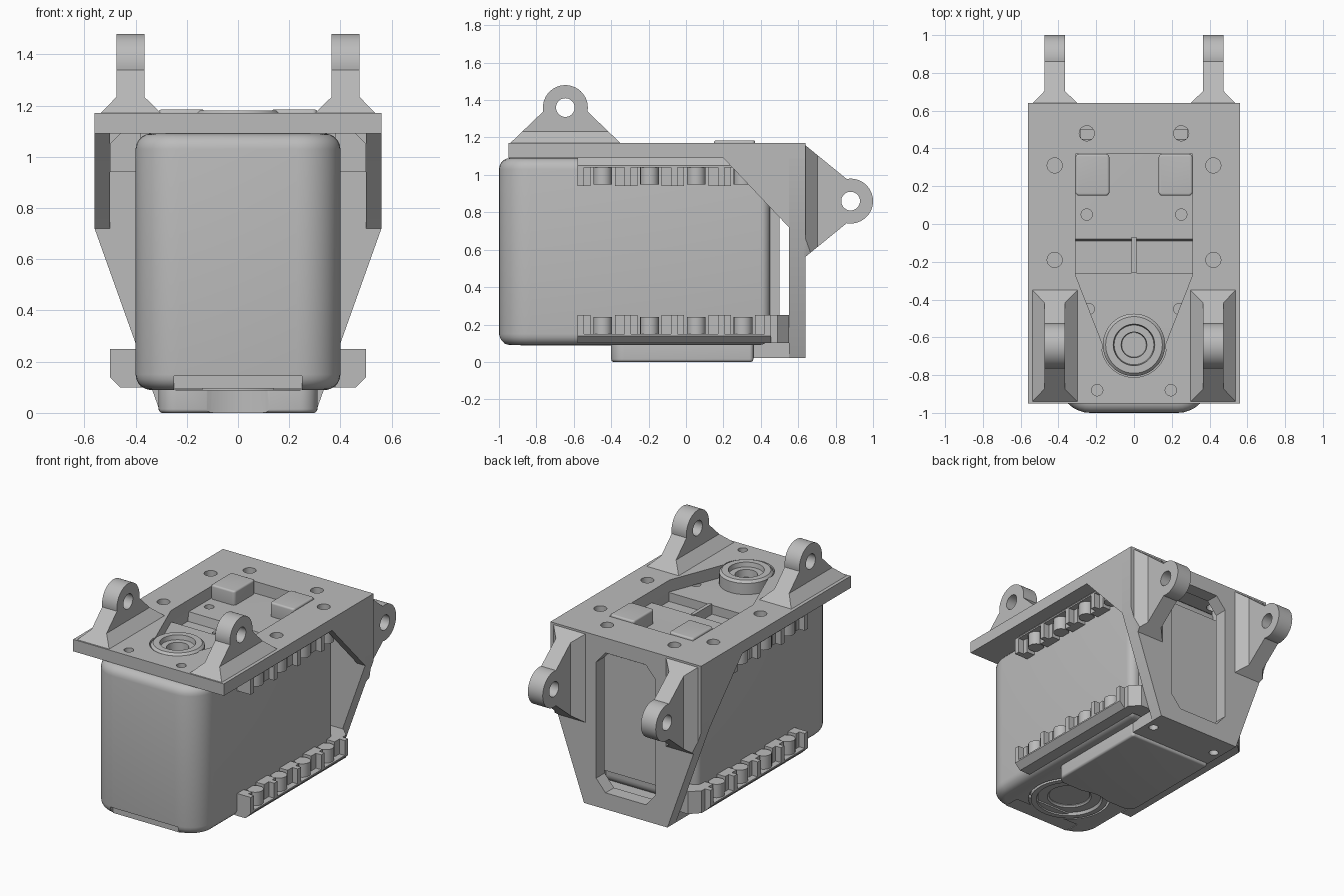
import bpy, bmesh
from math import sin, cos, radians, pi
from mathutils import Vector

if "Cube" in bpy.data.objects:
    bpy.data.objects.remove(bpy.data.objects["Cube"])

grey = bpy.data.materials.new("plain_grey")
grey.use_nodes = True
colour = (0.5, 0.5, 0.5, 1)
grey.diffuse_color = colour
grey.node_tree.nodes["Principled BSDF"].inputs["Base Color"].default_value = colour

PLACE = {"x": lambda a, b, t: (t, a, b),
         "y": lambda a, b, t: (a, t, b),
         "z": lambda a, b, t: (a, b, t)}


def activate(ob):
    bpy.ops.object.select_all(action="DESELECT")
    ob.select_set(True)
    bpy.context.view_layer.objects.active = ob


def finish(name, bm):
    bmesh.ops.recalc_face_normals(bm, faces=bm.faces)
    mesh = bpy.data.meshes.new(name)
    bm.to_mesh(mesh)
    bm.free()
    mesh.materials.append(grey)
    ob = bpy.data.objects.new(name, mesh)
    bpy.context.collection.objects.link(ob)
    return ob


def prism(name, axis, outline, lo, hi, rim=0):
    """Extrude a 2D outline along an axis, optionally rounding both rims."""
    bm = bmesh.new()
    put = PLACE[axis]
    ends = [[bm.verts.new(put(a, b, t)) for a, b in outline] for t in (lo, hi)]
    caps = [bm.faces.new(ring) for ring in ends]
    n = len(outline)
    for i in range(n):
        j = (i + 1) % n
        bm.faces.new((ends[0][i], ends[0][j], ends[1][j], ends[1][i]))
    if rim:
        bmesh.ops.recalc_face_normals(bm, faces=bm.faces)
        edges = list({e for f in caps for e in f.edges})
        bmesh.ops.bevel(bm, geom=edges, offset=rim, segments=5, profile=0.5, affect="EDGES")
    return finish(name, bm)


def rect(a, b, c, d):
    return [(a, c), (b, c), (b, d), (a, d)]


def box(name, x, y, z, rim=0):
    return prism(name, "z", rect(*x, *y), *z, rim)


def arc(cx, cy, r, start=0, end=360, steps=32):
    full = end - start == 360
    count = steps if full else steps + 1
    angles = [radians(start + (end - start) * i / steps) for i in range(count)]
    return [(cx + r * cos(t), cy + r * sin(t)) for t in angles]


def rounded(x, y0, y1, front, back):
    """Symmetric rectangle with different front and back corner radii."""
    pts = []
    for cx, cy, r, a in ((x - back, y1 - back, back, 0), (back - x, y1 - back, back, 90),
                         (front - x, y0 + front, front, 180), (x - front, y0 + front, front, 270)):
        pts += arc(cx, cy, r, a, a + 90, 8)
    return pts


def lathe(name, x, y, profile, steps=48):
    bm = bmesh.new()
    vs = [bm.verts.new((x + r, y, z)) for r, z in profile]
    es = [bm.edges.new(pair) for pair in zip(vs, vs[1:])]
    bmesh.ops.spin(bm, geom=vs + es, cent=(x, y, 0), axis=(0, 0, 1), angle=2 * pi, steps=steps)
    bmesh.ops.remove_doubles(bm, verts=bm.verts, dist=0.0005)
    return finish(name, bm)


def boolean(ob, other, mode="DIFFERENCE"):
    mod = ob.modifiers.new("cut", "BOOLEAN")
    mod.operation, mod.object, mod.solver = mode, other, "EXACT"
    activate(ob)
    bpy.ops.object.modifier_apply(modifier=mod.name)
    bpy.data.objects.remove(other)


def mirror(ob):
    mod = ob.modifiers.new("mirror", "MIRROR")
    mod.use_clip = False
    mod.use_mirror_merge = False
    activate(ob)
    bpy.ops.object.modifier_apply(modifier=mod.name)


def drill(ob, spots, r, lo, hi):
    for x, y in spots:
        for s in (-1, 1):
            boolean(ob, prism("drill", "z", arc(s * x, y, r, steps=24), lo, hi))


HUB = -0.64

# Actuator housing: rounded case, pocket and blind screw holes
case = prism("housing", "z", rounded(0.4, -1, 0.45, 0.17, 0.05), 0.09, 1.09, 0.06)
boolean(case, prism("pocket", "x", [(-0.26, 1.2), (-0.26, 1.03), (-0.09, 1.03), (-0.06, 1.2)], -0.31, 0.31))
drill(case, [(0.25, 0.05), (0.24, -0.45)], 0.03, 1.02, 1.2)
boolean(case, box("chin_notch", (-0.25, 0.25), (-1.1, -0.86), (0, 0.145)))
box("chin", (-0.25, 0.25), (-0.97, -0.8), (0.095, 0.2))
box("pocket_rib", (-0.012, 0.012), (-0.26, -0.07), (1.02, 1.1))
prism("rear_panel", "y", rect(-0.34, 0.34, 0.2, 0.99), 0.44, 0.5)
pads = prism("top_pads", "z", [(a + 0.22, b + 0.26) for a, b in rounded(0.09, -0.11, 0.11, 0.02, 0.02)],
             1.08, 1.185, 0.012)
mirror(pads)

# Output horn and bottom bearing
lathe("output_horn", 0, HUB, [(0.165, 1.08), (0.165, 1.165), (0.15, 1.18), (0.11, 1.18), (0.105, 1.15),
                              (0.068, 1.15), (0.065, 1.1), (0, 1.1)])
boolean(case, prism("bearing_hole", "z", arc(0, HUB, 0.26, steps=48), 0, 0.12))
lathe("bearing", 0, HUB, [(0.245, 0.13), (0.245, 0.087), (0.21, 0.087), (0.2, 0.105), (0.14, 0.105),
                          (0.13, 0.115), (0.13, 0.2), (0, 0.2)])

# Bottom cover with a notch around the bearing
cover = prism("bottom_cover", "z", rounded(0.31, -0.4, 0.36, 0.07, 0.02), 0, 0.12, 0.015)
boolean(cover, prism("cover_notch", "z", arc(0, HUB, 0.27, steps=48), -0.1, 0.3))


# Toothed mounting rails along both long sides, top and bottom
def rail(name, flip):
    def z(v):
        return 1.19 - v if flip else v

    def section(points, y0, y1):
        parts.append(prism(name, "y", [(x, z(v)) for x, v in points], y0, y1))

    parts = []
    bar = [(0.38, 0.1), (0.46, 0.1), (0.5, 0.14), (0.5, 0.15), (0.38, 0.15)]
    tooth = [(0.38, 0.1), (0.46, 0.1), (0.5, 0.14), (0.5, 0.25), (0.38, 0.25)]
    cheek = [(0.38, 0.12), (0.46, 0.12), (0.46, 0.25), (0.38, 0.25)]
    section(bar, -0.58, 0.45)
    for i in range(5):
        y = -0.58 + 0.25 * i
        section(tooth, y, y + 0.035)
        if i < 4:
            section(cheek, y + 0.03, y + 0.07)
            section(cheek, y + 0.2, y + 0.255)
            lo, hi = sorted((z(0.14), z(0.24)))
            parts.append(prism(name, "z", arc(0.44, y + 0.135, 0.05, steps=20), lo, hi))
    # chamfered rear corner
    lo, hi = sorted((z(0.1), z(0.25)))
    corner = [(0.28, 0.44), (0.46, 0.44), (0.46, 0.49), (0.4, 0.55), (0.28, 0.55)]
    parts.append(prism(name, "z", corner, lo, hi))
    activate(parts[0])
    for p in parts:
        p.select_set(True)
    bpy.ops.object.join()
    mirror(parts[0])


rail("lower_rails", False)
rail("upper_rails", True)

# Bracket top plate with tapered opening and screw holes
plate = box("bracket_top", (-0.56, 0.56), (-0.95, 0.64), (1.09, 1.17))
opening = [(-0.31, 0.37), (-0.31, -0.27), (-0.165, HUB)] + arc(0, HUB, 0.172, 190, 350, 20)
opening += [(0.165, HUB), (0.31, -0.27), (0.31, 0.37)]
boolean(plate, prism("opening", "z", opening, 1, 1.3))
drill(plate, [(0.25, 0.48), (0.42, 0.31), (0.42, -0.19)], 0.04, 1, 1.3)
drill(plate, [(0.195, -0.88)], 0.03, 1.1, 1.3)

# Bracket back plate with chamfered window
half = [(0.31, 0.02), (0.56, 0.72), (0.56, 1.17)]
shield = half + [(-x, z) for x, z in reversed(half)]
back = prism("bracket_back", "y", shield, 0.55, 0.64)
half = [(0.15, 0.13), (0.22, 0.21), (0.22, 0.99), (0.15, 1.07)]
boolean(back, prism("window", "y", half + [(-x, z) for x, z in reversed(half)], 0.4, 0.8))

# Bracket foot under the housing
foot = box("bracket_foot", (-0.31, 0.31), (0.36, 0.56), (0.02, 0.1))
drill(foot, [(0.25, 0.49)], 0.03, 0, 0.07)

# Diagonal side gussets
gusset = [(0.2, 1.09), (0.12, 1.17), (0.64, 1.17), (0.64, 0.72), (0.55, 0.72)]
mirror(prism("side_gussets", "x", gusset, 0.5, 0.56))


# Pierced lugs with flared feet
def lugs(name, height, place, trim_axis, base, reach):
    outline = [(0.305, -0.01)] + arc(0, height, 0.12, -10, 190, 28) + [(-0.305, -0.01)]
    lug = prism(name, "x", [place(u, h) for u, h in outline], 0.25, 0.6)
    flare = [(0.3, -0.05), (0.3, 0), (0.365, 0.063), (0.365, 0.6),
             (0.475, 0.6), (0.475, 0.063), (0.537, 0), (0.537, -0.05)]
    boolean(lug, prism("flare", trim_axis, [(x, base + h) for x, h in flare], *reach), "INTERSECT")
    boolean(lug, prism("pin_hole", "x", [place(u, h) for u, h in arc(0, height, 0.05)], 0.2, 0.7))
    return lug


top_lugs = lugs("top_lugs", 0.19, lambda u, h: (u - 0.645, 1.17 + h), "y", 1.17, (-1.2, 0))
mirror(top_lugs)
back_lugs = lugs("back_lugs", 0.24, lambda u, h: (0.64 + h, 0.86 + u), "z", 0.64, (0, 1.5))
boolean(back_lugs, prism("shield_trim", "y", shield, 0.4, 1.3), "INTERSECT")
mirror(back_lugs)

# Smooth shading with sharp edges kept
for ob in bpy.context.scene.objects:
    if ob.type == "MESH" and grey.name in ob.data.materials:
        activate(ob)
        bpy.ops.object.shade_smooth_by_angle(angle=radians(32))
